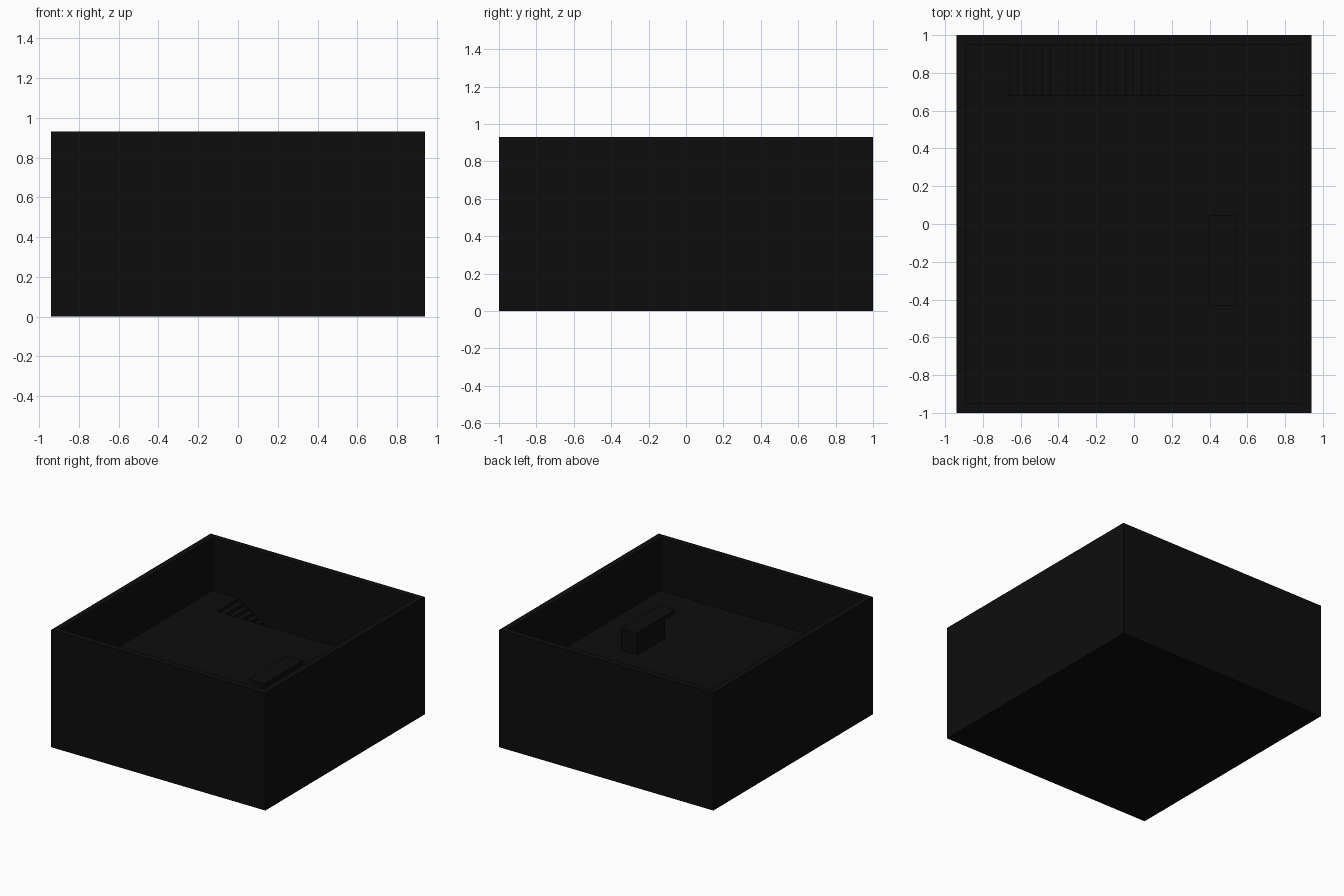
import bpy, bmesh

if "Cube" in bpy.data.objects:
    bpy.data.objects.remove(bpy.data.objects["Cube"])

# one near-black colour
black = bpy.data.materials.new("near_black")
black.diffuse_color = (0.004, 0.004, 0.004, 1)
black.use_nodes = True
black.node_tree.nodes["Principled BSDF"].inputs["Base Color"].default_value = black.diffuse_color


def prism(name, pts, axis, lo, hi):
    """Extrude a closed 2D profile along an axis ('y' or 'z')."""
    put = (lambda a, b, c: (a, c, b)) if axis == 'y' else (lambda a, b, c: (a, b, c))
    bm = bmesh.new()
    face = bm.faces.new([bm.verts.new(put(a, b, lo)) for a, b in pts])
    new = bmesh.ops.extrude_face_region(bm, geom=[face])["geom"]
    shift = put(0, 0, hi - lo)
    bmesh.ops.translate(bm, vec=shift, verts=[v for v in new if isinstance(v, bmesh.types.BMVert)])
    bmesh.ops.recalc_face_normals(bm, faces=bm.faces)
    me = bpy.data.meshes.new(name)
    bm.to_mesh(me)
    bm.free()
    me.materials.append(black)
    ob = bpy.data.objects.new(name, me)
    bpy.context.collection.objects.link(ob)
    return ob


def box(name, x0, x1, y0, y1, z0, z1):
    return prism(name, [(x0, y0), (x1, y0), (x1, y1), (x0, y1)], 'z', z0, z1)


W, D, H, T = 0.94, 1.0, 0.93, 0.05   # half width, half depth, height, wall
FLOOR, SLAB = 0.51, 0.04             # upper floor level and thickness
SX0, SX1, SY = -0.66, 0.13, 0.68     # stair run and stairwell edge

# outer walls
box("front_wall", -W, W, -D, -D + T, 0, H)
box("back_wall", -W, W, D - T, D, 0, H)
box("left_wall", -W, -W + T, -D + T, D - T, 0, H)
box("right_wall", W - T, W, -D + T, D - T, 0, H)

# floors: full ground floor, upper floor with an open stairwell at the back
ix, iy = W - T, D - T
box("ground_floor", -ix, ix, -iy, iy, 0, SLAB)
prism("upper_floor", [(-ix, -iy), (ix, -iy), (ix, SY), (SX0, SY), (SX0, iy), (-ix, iy)],
      'z', FLOOR - SLAB, FLOOR)

# staircase: stepped profile with a sloped underside
N = 18
run, rise = (SX1 - SX0) / N, (FLOOR - SLAB) / (N + 1)
steps = []
for i in range(N):
    z = FLOOR - rise * (i + 1)
    steps += [(SX0 + run * i, z), (SX0 + run * (i + 1), z)]
steps += [(SX1, SLAB), (SX1 - run, SLAB), (SX0, FLOOR - rise * 3)]
prism("staircase", steps, 'y', SY, iy)

# counter: body with a top that overhangs at the front end
box("counter_body", 0.40, 0.54, -0.31, 0.045, FLOOR, 0.66)
box("counter_top", 0.40, 0.54, -0.435, 0.045, 0.655, 0.685)
